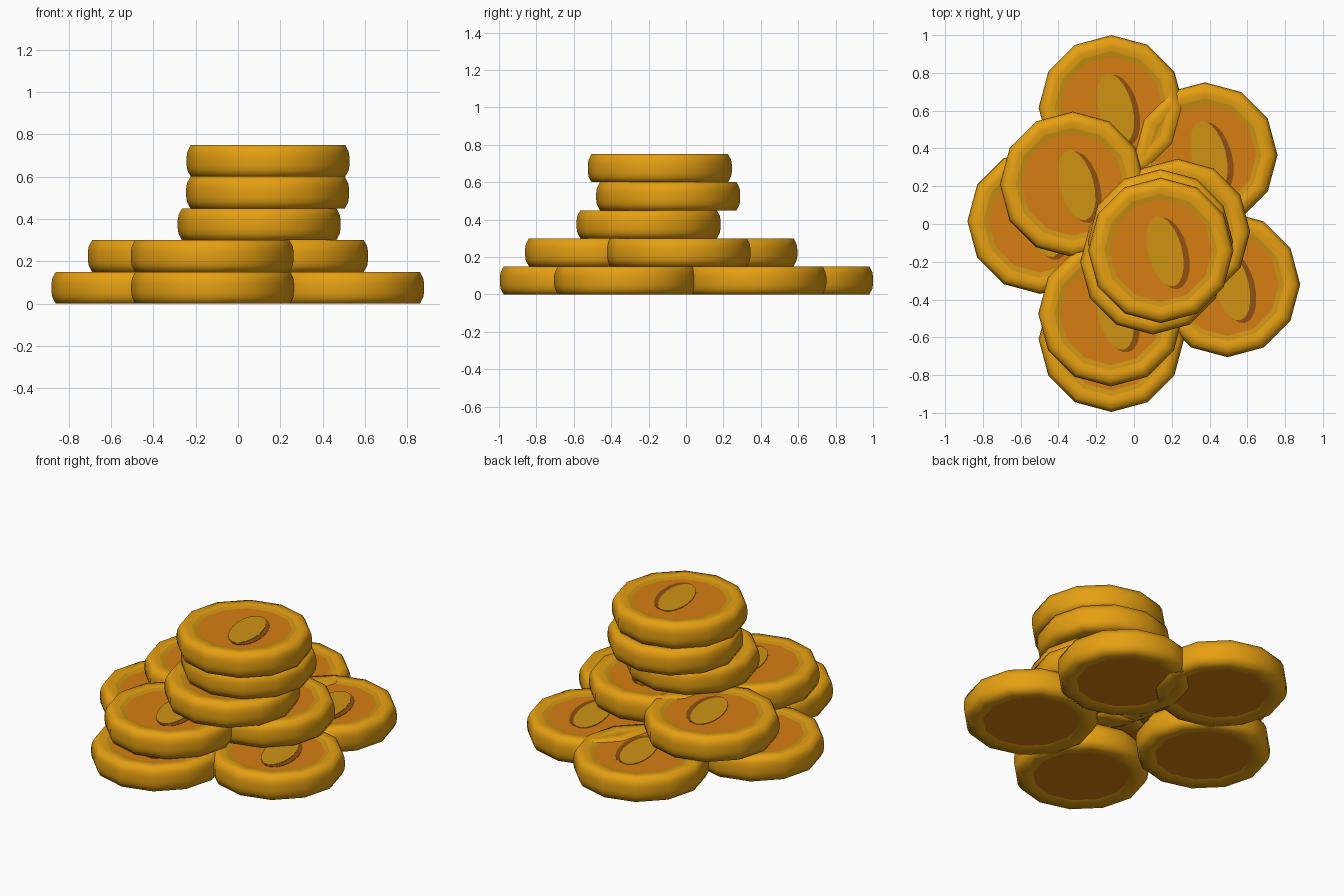
import bpy, bmesh, math

if "Cube" in bpy.data.objects:
    bpy.data.objects.remove(bpy.data.objects["Cube"])


def material(name, rgb):
    m = bpy.data.materials.new(name)
    lin = [((c / 255 + 0.055) / 1.055) ** 2.4 if c > 10 else c / 255 / 12.92 for c in rgb]
    m.diffuse_color = (*lin, 1)
    m.use_nodes = True
    m.node_tree.nodes["Principled BSDF"].inputs["Base Color"].default_value = m.diffuse_color
    return m


RIM = material("rim gold", (230, 160, 18))
BAND = material("inner band gold", (206, 148, 20))
FACE = material("face orange", (214, 126, 18))
SHADE = material("emblem brown", (143, 80, 18))

SIDES = 12
# Coin cross-section from bottom centre to top centre: radius, height
PROFILE = [(0.275, 0.008), (0.30, 0.0), (0.365, 0.0), (0.381, 0.03), (0.385, 0.055),
           (0.385, 0.095), (0.381, 0.12), (0.365, 0.15), (0.325, 0.15), (0.30, 0.146),
           (0.272, 0.140)]


def coin_mesh():
    bm = bmesh.new()
    rings = [[bm.verts.new((r * math.cos(i * math.tau / SIDES),
                            r * math.sin(i * math.tau / SIDES), z))
              for i in range(SIDES)] for r, z in PROFILE]
    for k in range(len(rings) - 1):
        a, b = rings[k], rings[k + 1]
        for i in range(SIDES):
            j = (i + 1) % SIDES
            f = bm.faces.new((a[i], a[j], b[j], b[i]))
            f.smooth = True
            f.material_index = 1 if k >= len(rings) - 2 else 0
    for ring in (rings[0][::-1], rings[-1]):
        bm.faces.new(ring).material_index = 2

    # Abstract tilted oval emblem: brown plate with a gold plate on top
    def oval(cx, cy, rx, ry, z, tilt, mat):
        n = 20
        pts = []
        for i in range(n):
            x, y = rx * math.cos(i * math.tau / n), ry * math.sin(i * math.tau / n)
            pts.append((cx + x * math.cos(tilt) - y * math.sin(tilt),
                        cy + x * math.sin(tilt) + y * math.cos(tilt)))
        top = [bm.verts.new((x, y, z)) for x, y in pts]
        low = [bm.verts.new((x, y, 0.1395)) for x, y in pts]
        bm.faces.new(top).material_index = mat
        for i in range(n):
            j = (i + 1) % n
            bm.faces.new((low[i], low[j], top[j], top[i])).material_index = mat

    oval(0.045, -0.015, 0.10, 0.195, 0.142, 0.25, 3)
    oval(0.022, -0.005, 0.09, 0.19, 0.144, 0.25, 1)
    me = bpy.data.meshes.new("coin")
    bm.to_mesh(me)
    bm.free()
    for m in (RIM, BAND, FACE, SHADE):
        me.materials.append(m)
    return me


# Coin centres, one list per layer from the ground up
LAYERS = [
    [(-0.12, 0.615), (0.375, 0.365), (-0.497, 0.015), (0.495, -0.32), (-0.12, -0.61)],
    [(-0.325, 0.21), (-0.122, -0.475), (0.23, -0.04)],
    [(0.10, -0.20)],
    [(0.14, -0.095)],
    [(0.142, -0.14)],
]
THICK = 0.15
mesh = coin_mesh()
for level, spots in enumerate(LAYERS):
    for n, (x, y) in enumerate(spots):
        ob = bpy.data.objects.new(f"coin_layer{level + 1}_{n + 1}", mesh)
        ob.location = (x, y, level * THICK)
        bpy.context.collection.objects.link(ob)
